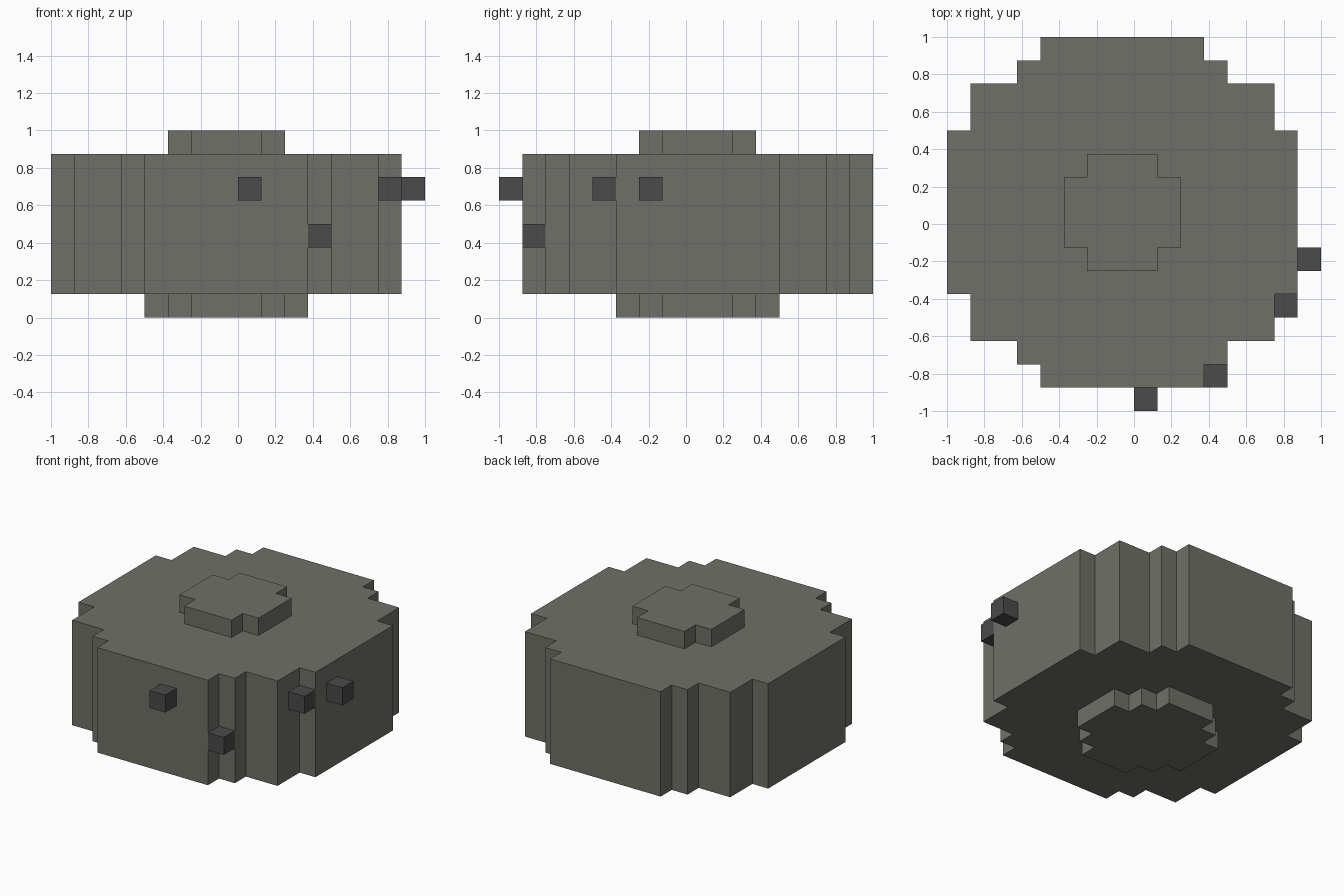
import bpy
import bmesh

UNIT = 0.125          # edge of one block
CENTRE = (-0.5, 0.5)  # axis of the stepped drum, in blocks

cube = bpy.data.objects.get("Cube")
if cube:
    bpy.data.objects.remove(cube, do_unlink=True)


def make_material(name, rgb):
    mat = bpy.data.materials.new(name)
    mat.use_nodes = True
    colour = (*rgb, 1.0)
    mat.diffuse_color = colour
    bsdf = mat.node_tree.nodes["Principled BSDF"]
    bsdf.inputs["Base Color"].default_value = colour
    bsdf.inputs["Roughness"].default_value = 0.9
    return mat


def add_prism(name, outline, bottom, top, mat):
    """Extrude a flat outline (in blocks) between two heights."""
    bm = bmesh.new()
    base = bm.faces.new([bm.verts.new((x * UNIT, y * UNIT, bottom * UNIT))
                         for x, y in outline])
    side = bmesh.ops.extrude_face_region(bm, geom=[base], use_keep_orig=True)
    raised = [v for v in side["geom"] if isinstance(v, bmesh.types.BMVert)]
    bmesh.ops.translate(bm, verts=raised, vec=(0, 0, (top - bottom) * UNIT))
    bmesh.ops.recalc_face_normals(bm, faces=bm.faces)
    mesh = bpy.data.meshes.new(name)
    bm.to_mesh(mesh)
    bm.free()
    mesh.materials.append(mat)
    obj = bpy.data.objects.new(name, mesh)
    bpy.context.collection.objects.link(obj)
    return obj


def stepped_outline(corner):
    """Mirror one quarter of a stepped circle into a closed outline."""
    half = corner + [(-x, y) for x, y in reversed(corner)]
    full = half + [(-x, -y) for x, y in half]
    return [(x + CENTRE[0], y + CENTRE[1]) for x, y in full]


stone = make_material("grey stone", (0.162, 0.162, 0.138))
dark = make_material("dark grey", (0.069, 0.069, 0.069))

# Drum-shaped body
add_prism("body", stepped_outline([
    (7.5, 3.5), (6.5, 3.5), (6.5, 5.5), (4.5, 5.5),
    (4.5, 6.5), (3.5, 6.5), (3.5, 7.5)]), 1, 7, stone)

# Raised cap on top and foot below
add_prism("top_cap", stepped_outline([
    (2.5, 1.5), (1.5, 1.5), (1.5, 2.5)]), 7, 8, stone)
add_prism("foot", stepped_outline([
    (3.5, 1.5), (2.5, 1.5), (2.5, 2.5), (1.5, 2.5), (1.5, 3.5)]), 0, 1, stone)

# Small dark studs around the front left of the body
studs = {
    "front_stud": (0, -8, 5),
    "lower_stud": (3, -7, 3),
    "corner_stud": (6, -4, 5),
    "side_stud": (7, -2, 5),
}
for name, (x, y, z) in studs.items():
    square = [(x, y), (x + 1, y), (x + 1, y + 1), (x, y + 1)]
    add_prism(name, square, z, z + 1, dark)
